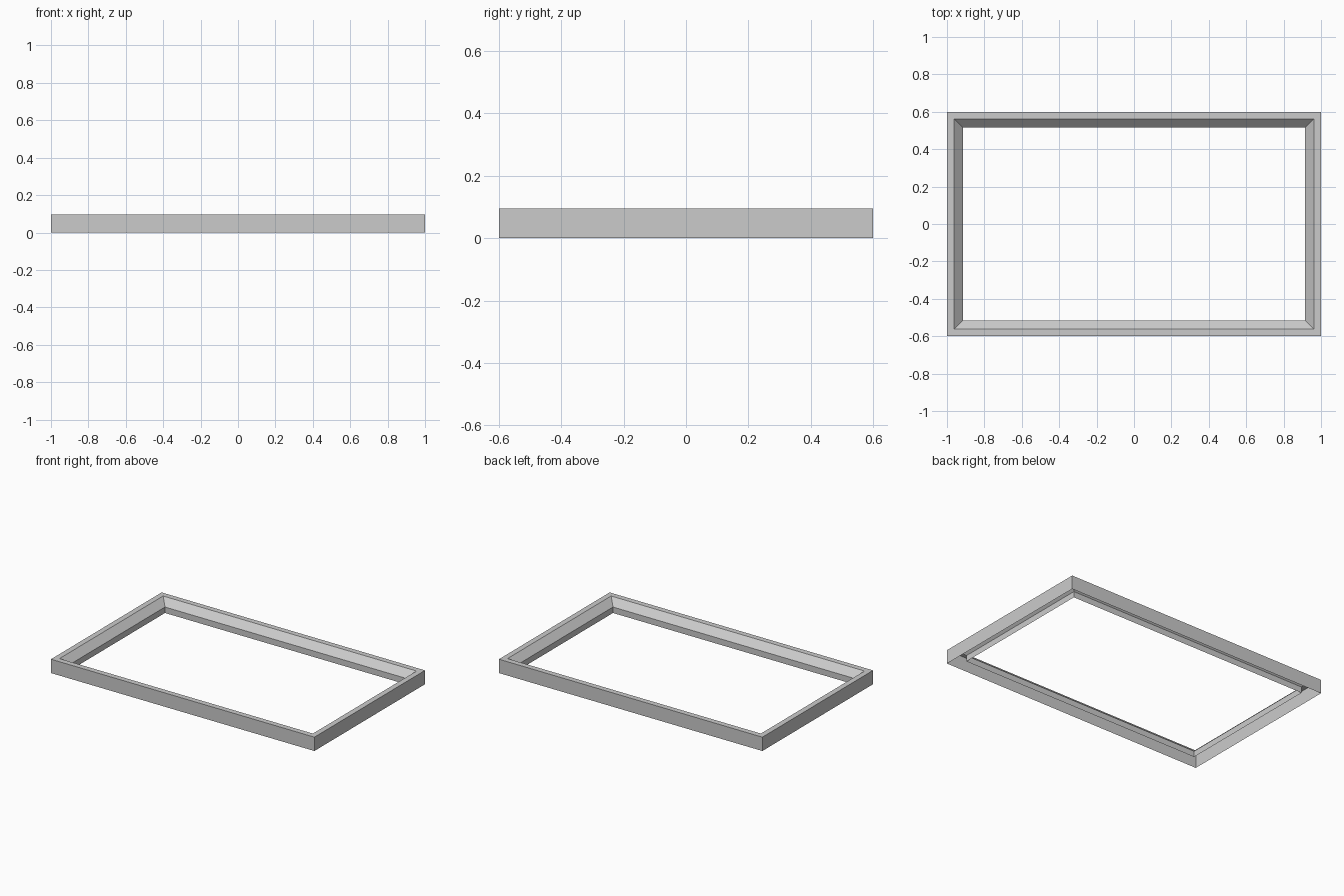
import bpy, bmesh

if "Cube" in bpy.data.objects:
    bpy.data.objects.remove(bpy.data.objects["Cube"])

HALF_X, HALF_Y = 1.0, 0.6
# Moulding section as (inset from outer edge, height); the back is open
PROFILE = [(0, 0), (0, 0.095), (0.038, 0.095), (0.085, 0.05), (0.085, 0.009)]


def mitred_frame(name, profile):
    """Sweep a section round the rectangle with mitred corners."""
    bm = bmesh.new()
    rings = []
    for inset, z in profile:
        x, y = HALF_X - inset, HALF_Y - inset
        rings.append([bm.verts.new((sx * x, sy * y, z))
                      for sx, sy in ((-1, -1), (1, -1), (1, 1), (-1, 1))])
    for a, b in zip(rings, rings[1:]):
        for i in range(4):
            j = (i + 1) % 4
            bm.faces.new((a[i], a[j], b[j], b[i]))
    mesh = bpy.data.meshes.new(name)
    bm.to_mesh(mesh)
    bm.free()
    obj = bpy.data.objects.new(name, mesh)
    bpy.context.collection.objects.link(obj)
    return obj


# Picture frame: outer wall, flat rim, bevelled inner slope and lip
mitred_frame("picture_frame", PROFILE)
